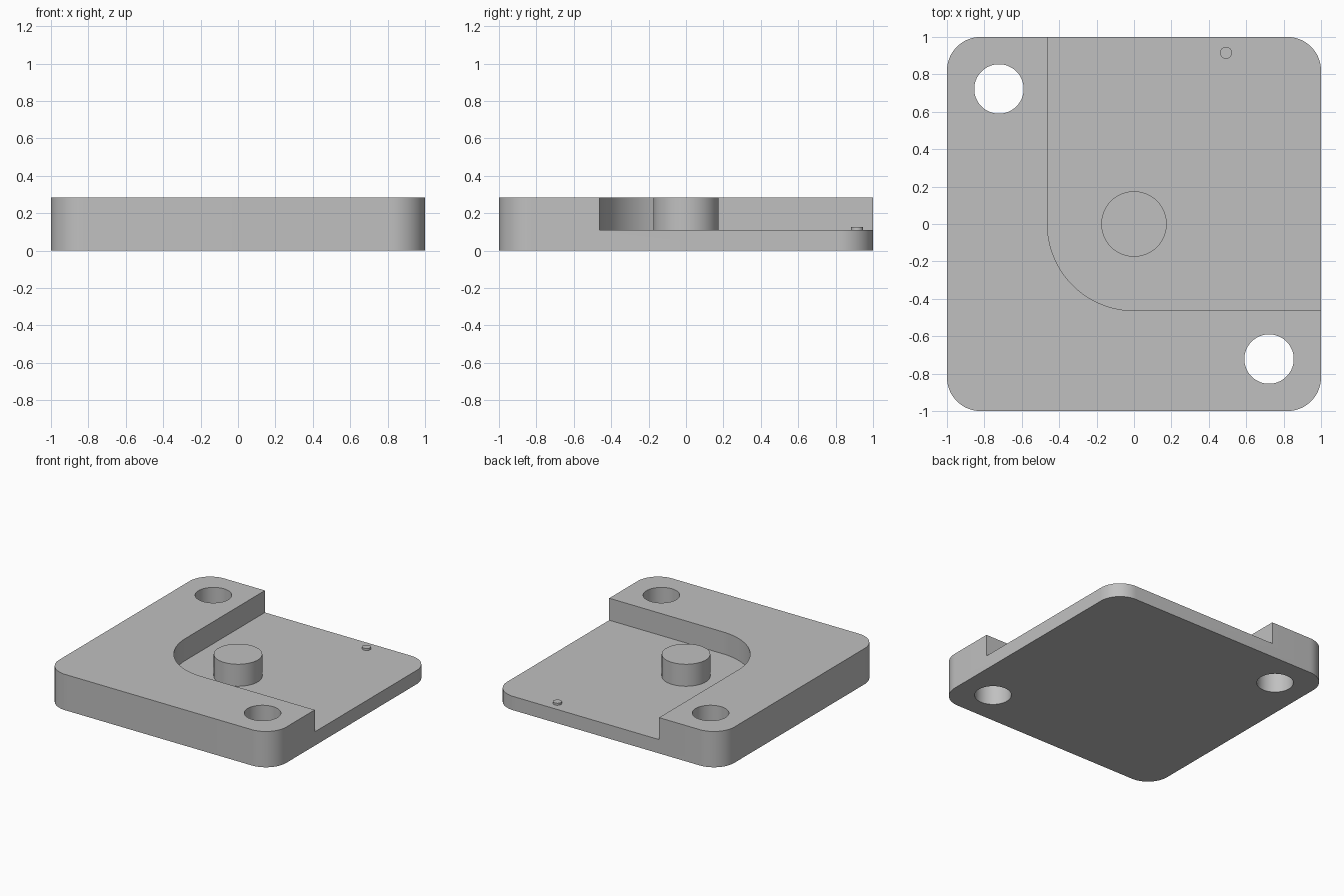
import bpy, bmesh, math

cube = bpy.data.objects.get("Cube")
if cube:
    bpy.data.objects.remove(cube, do_unlink=True)

TOP, FLOOR = 0.285, 0.11
CORNER_R, POCKET_R = 0.18, 0.463

grey = bpy.data.materials.new("plain grey")
grey.use_nodes = True
colour = (0.53, 0.53, 0.53, 1)
grey.diffuse_color = colour
bsdf = next(n for n in grey.node_tree.nodes if n.type == 'BSDF_PRINCIPLED')
bsdf.inputs["Base Color"].default_value = colour


def arc(cx, cy, r, start, end, steps):
    """Points along an arc, angles in degrees."""
    angles = [math.radians(start + (end - start) * i / steps) for i in range(steps + 1)]
    return [(cx + r * math.cos(a), cy + r * math.sin(a)) for a in angles]


def prism(name, outline, z0, z1, bottom=True):
    """Extrude a counter-clockwise outline from z0 to z1."""
    bm = bmesh.new()
    low = [bm.verts.new((x, y, z0)) for x, y in outline]
    high = [bm.verts.new((x, y, z1)) for x, y in outline]
    n = len(outline)
    for i in range(n):
        j = (i + 1) % n
        bm.faces.new((low[i], low[j], high[j], high[i]))
    bm.faces.new(high)
    if bottom:
        bm.faces.new(low[::-1])
    mesh = bpy.data.meshes.new(name)
    bm.to_mesh(mesh)
    bm.free()
    mesh.materials.append(grey)
    obj = bpy.data.objects.new(name, mesh)
    bpy.context.collection.objects.link(obj)
    return obj


def circle(cx, cy, r, steps=64):
    return arc(cx, cy, r, 0, 360, steps)[:-1]


def select(obj):
    bpy.ops.object.select_all(action='DESELECT')
    obj.select_set(True)
    bpy.context.view_layer.objects.active = obj


# Rounded square plate
outline = []
inset = 1 - CORNER_R
for k, (sx, sy) in enumerate([(1, 1), (-1, 1), (-1, -1), (1, -1)]):
    outline += arc(sx * inset, sy * inset, CORNER_R, 90 * k, 90 * k + 90, 16)
plate = prism("base_plate", outline, 0, TOP)

# Pocket with one rounded inner corner, and two through holes
pocket = arc(0, 0, POCKET_R, 180, 270, 32) + [(1.2, -POCKET_R), (1.2, 1.2), (-POCKET_R, 1.2)]
cutters = [prism("pocket_cutter", pocket, FLOOR, 0.5)]
for side in (-1, 1):
    cutters.append(prism("hole_cutter", circle(0.722 * side, -0.722 * side, 0.132), -0.2, 0.5))

for cutter in cutters:
    cutter.hide_render = True
    mod = plate.modifiers.new("cut", 'BOOLEAN')
    mod.operation, mod.solver, mod.object = 'DIFFERENCE', 'EXACT', cutter
    select(plate)
    bpy.ops.object.modifier_apply(modifier=mod.name)
    bpy.data.objects.remove(cutter, do_unlink=True)

# Central boss and small locating pin, standing on the pocket floor
boss = prism("central_boss", circle(0, 0, 0.175), FLOOR, TOP, bottom=False)
pin = prism("locating_pin", circle(0.492, 0.915, 0.032, 32), FLOOR, 0.126, bottom=False)

for part in (plate, boss, pin):
    select(part)
    bpy.ops.object.shade_smooth_by_angle(angle=math.radians(30))
